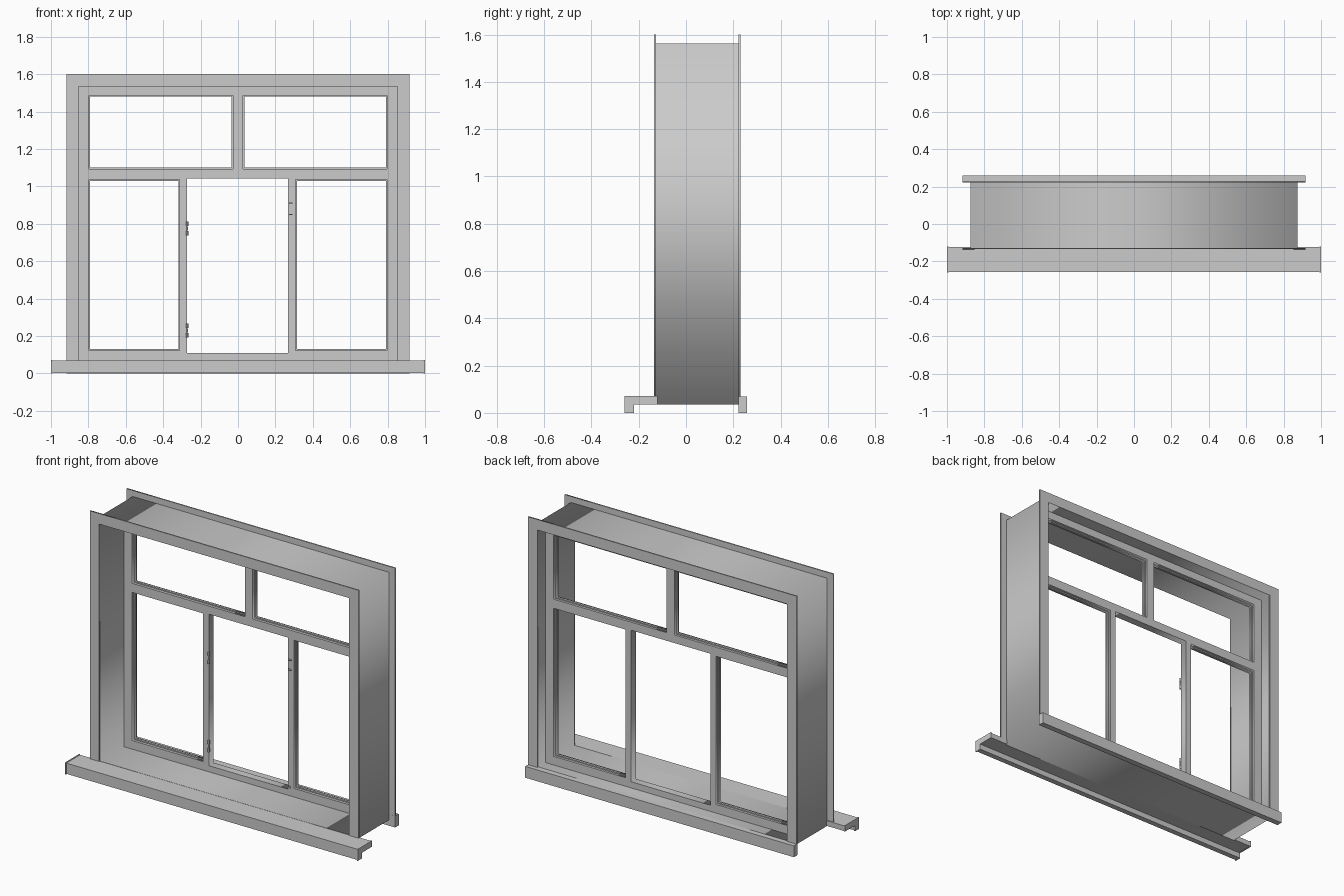
import bpy, bmesh

if "Cube" in bpy.data.objects:
    bpy.data.objects.remove(bpy.data.objects["Cube"])


def rect(x0, x1, z0, z1):
    return [(x0, z0), (x1, z0), (x1, z1), (x0, z1)]


def plate(name, loops, y0, y1):
    """Flat outline in XZ (first loop outer, others holes) extruded along Y."""
    cu = bpy.data.curves.new(name, 'CURVE')
    cu.dimensions = '2D'
    cu.fill_mode = 'BOTH'
    cu.extrude = (y1 - y0) / 2
    for loop in loops:
        s = cu.splines.new('POLY')
        s.points.add(len(loop) - 1)
        for p, (x, z) in zip(s.points, loop):
            p.co = (x, z, 0, 1)
        s.use_cyclic_u = True
    ob = bpy.data.objects.new(name, cu)
    bpy.context.collection.objects.link(ob)
    ob.rotation_euler.x = 1.5707963
    ob.location.y = (y0 + y1) / 2
    bpy.ops.object.select_all(action='DESELECT')
    bpy.context.view_layer.objects.active = ob
    ob.select_set(True)
    bpy.ops.object.convert(target='MESH')
    return bpy.context.object


def profile_x(name, pts, x0, x1):
    """YZ profile extruded along X."""
    bm = bmesh.new()
    f = bm.faces.new([bm.verts.new((x0, y, z)) for y, z in pts])
    r = bmesh.ops.extrude_face_region(bm, geom=[f])
    for v in r['geom']:
        if isinstance(v, bmesh.types.BMVert):
            v.co.x = x1
    bmesh.ops.recalc_face_normals(bm, faces=bm.faces)
    me = bpy.data.meshes.new(name)
    bm.to_mesh(me)
    bm.free()
    ob = bpy.data.objects.new(name, me)
    bpy.context.collection.objects.link(ob)
    return ob


def cylinder(name, r, h, loc):
    bpy.ops.mesh.primitive_cylinder_add(vertices=12, radius=r, depth=h, location=loc)
    bpy.context.object.name = name
    bpy.ops.object.shade_smooth_by_angle()


# Deep wall lining
plate("wall_lining", [rect(-.875, .875, .035, 1.563), rect(-.852, .852, .07, 1.535)], -.128, .224)

# Flat trim around three sides, front and back
trim = [(-.917, .07), (-.853, .07), (-.853, 1.535), (.853, 1.535),
        (.853, .07), (.917, .07), (.917, 1.6), (-.917, 1.6)]
plate("front_trim", [trim], -.135, -.127)
plate("back_trim", [trim], .223, .231)

# Front sill with drip lip and end caps
profile_x("front_sill", [(-.256, .003), (-.222, .003), (-.222, .037), (-.122, .037),
                         (-.122, .069), (-.256, .069)], -.995, .995)
for side, x in (("left", -1), ("right", .993)):
    profile_x(side + "_sill_cap", [(-.26, 0), (-.22, 0), (-.22, .035), (-.12, .035),
                                   (-.12, .072), (-.26, .072)], x, x + .007)

# Back apron board
profile_x("back_apron", [(.222, 0), (.258, 0), (.258, .07), (.222, .07)], -.917, .917)

# Window frame: two top lights, two side lights, one open centre bay
panes = [rect(-.797, -.027, 1.093, 1.487), rect(.027, .797, 1.093, 1.487),
         rect(-.797, -.312, .123, 1.037), rect(.308, .797, .123, 1.037)]
plate("window_frame", [rect(-.853, .853, .068, 1.537)] + panes
      + [rect(-.272, .268, .108, 1.043)], .105, .152)

# Thin glazing beads set inside each glazed opening
for i, p in enumerate(panes):
    (x0, z0), (x1, z1) = p[0], p[2]
    b = .007
    plate(f"glazing_bead_{i + 1}", [p, rect(x0 + b, x1 - b, z0 + b, z1 - b)], .122, .137)

# Hinge knuckles on the left post
for i, zc in enumerate((.23, .775)):
    for dz in (-.025, 0, .025):
        cylinder(f"hinge_{i + 1}_knuckle", .006 if dz else .004, .023, (-.271, .102, zc + dz))

# Latch plates on the right post
for i, z in enumerate((.85, .91)):
    plate(f"latch_plate_{i + 1}", [rect(.274, .292, z - .003, z + .003)], .095, .106)
plate("lower_latch_plate", [rect(.272, .284, .115, .13)], .099, .106)
